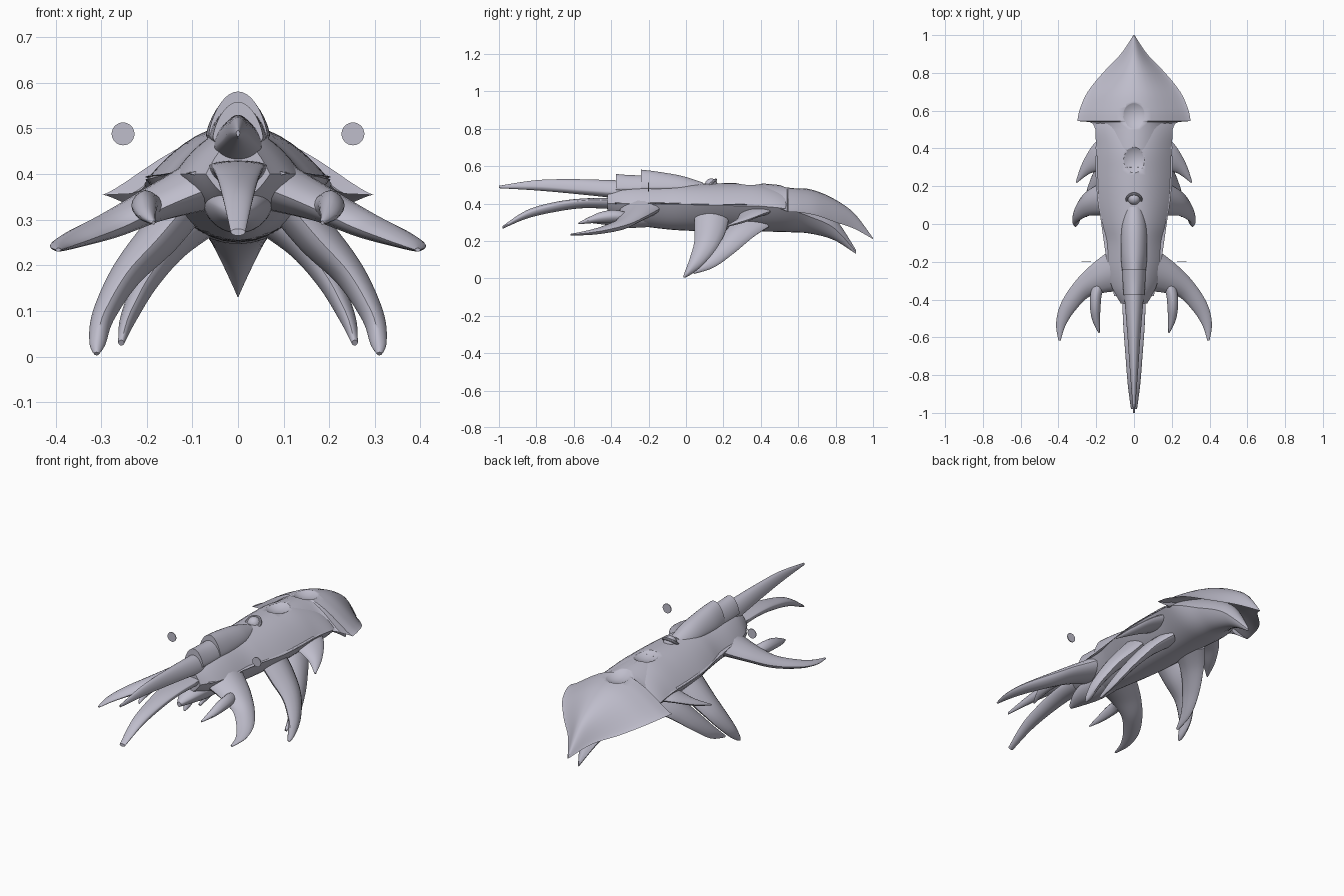
import bpy
import bmesh
from math import cos, sin, pi, radians
from mathutils import Vector

if "Cube" in bpy.data.objects:
    bpy.data.objects.remove(bpy.data.objects["Cube"], do_unlink=True)

shell = bpy.data.materials.new("pale lavender grey")
shell.use_nodes = True
tone = (0.52, 0.51, 0.6, 1)
shell.diffuse_color = tone
shell.node_tree.nodes["Principled BSDF"].inputs["Base Color"].default_value = tone


def smooth_rows(rows, steps=6):
    """Catmull-Rom interpolation of rows of numbers."""
    out = []
    for i in range(len(rows) - 1):
        a, b, c, d = (rows[max(0, min(len(rows) - 1, i + k))] for k in (-1, 0, 1, 2))
        for s in range(steps):
            t = s / steps
            out.append([0.5 * (2 * q + (r - p) * t + (2 * p - 5 * q + 4 * r - u) * t * t
                               + (3 * q - p - 3 * r + u) * t ** 3)
                        for p, q, r, u in zip(a, b, c, d)])
    return out + [list(rows[-1])]


def power(v, p):
    return abs(v) ** p * (1 if v >= 0 else -1)


def finish(obj, angle=35):
    obj.data.materials.clear()
    obj.data.materials.append(shell)
    bpy.ops.object.select_all(action="DESELECT")
    obj.select_set(True)
    bpy.context.view_layer.objects.active = obj
    bpy.ops.object.shade_smooth_by_angle(angle=radians(angle))
    return obj


def skin(name, rings):
    """Bridge rings of points into a closed surface."""
    bm = bmesh.new()
    loops = [[bm.verts.new(p) for p in ring] for ring in rings]
    n = len(loops[0])
    for a, b in zip(loops, loops[1:]):
        for i in range(n):
            j = (i + 1) % n
            bm.faces.new((a[i], a[j], b[j], b[i]))
    bm.faces.new(loops[0])
    bm.faces.new(loops[-1])
    bmesh.ops.recalc_face_normals(bm, faces=bm.faces)
    mesh = bpy.data.meshes.new(name)
    bm.to_mesh(mesh)
    bm.free()
    obj = bpy.data.objects.new(name, mesh)
    bpy.context.collection.objects.link(obj)
    return finish(obj)


def hull(name, rows, p=2, lead=(), sides=40):
    """Loft along y; each row is y, half width, top, edge height, bottom."""
    rings = []
    for y, w, top, edge, bottom in list(lead) + smooth_rows(rows):
        w = max(w, 0.002)
        ring = []
        for i in range(sides):
            c, s = cos(2 * pi * i / sides), sin(2 * pi * i / sides)
            h = top - edge if s >= 0 else edge - bottom
            ring.append((w * c, y, edge + h * power(s, p)))
        rings.append(ring)
    return skin(name, rings)


def blade(name, rows, across=None, sides=16):
    """Curved claw, mirrored; each row is x, y, z, half width, half thickness."""
    rows = smooth_rows(rows)
    pts = [Vector(r[:3]) for r in rows]
    rings = []
    for i, r in enumerate(rows):
        tangent = (pts[min(i + 1, len(pts) - 1)] - pts[max(i - 1, 0)]).normalized()
        if across:
            wide = (across - tangent * across.dot(tangent)).normalized()
        else:
            wide = tangent.cross(Vector((0, 0, 1))).normalized()
        thick = wide.cross(tangent)
        rings.append([pts[i] + wide * r[3] * power(cos(a), 1.2) + thick * r[4] * power(sin(a), 1.2)
                      for a in (2 * pi * k / sides for k in range(sides))])
    obj = skin(name, rings)
    obj.modifiers.new("mirror", "MIRROR").use_mirror_merge = False
    return obj


# Main hull, running back into the lower tail spike
body = hull("body", [
    (-.42, .07, .475, .40, .345), (-.34, .115, .49, .40, .305), (-.24, .137, .50, .40, .28),
    (-.1, .148, .502, .395, .262), (0, .17, .505, .395, .255), (.12, .192, .507, .39, .252),
    (.26, .20, .509, .388, .25), (.4, .20, .505, .385, .25), (.54, .2, .47, .37, .247),
    (.66, .13, .42, .33, .24), (.79, .07, .33, .27, .205), (.91, .004, .15, .14, .13)])

# Flared tail hood, notched behind the waist and hollow underneath
hood = hull("tail_hood", [
    (.545, .30, .492, .354, .43), (.61, .286, .486, .352, .43), (.7, .245, .466, .335, .41),
    (.8, .165, .42, .30, .365), (.9, .07, .347, .265, .295), (1, .003, .215, .21, .208)], 2.8,
    lead=[(.3, .185, .51, .395, .38), (.4, .203, .508, .388, .38), (.46, .2, .503, .383, .39),
          (.5, .204, .499, .374, .40), (.53, .217, .495, .362, .42), (.54, .235, .493, .357, .43)])

# Long upper beak and lower jaw claw
hull("upper_beak", [
    (-1, .004, .495, .49, .482), (-.8, .02, .525, .49, .47), (-.6, .034, .53, .475, .452),
    (-.4, .05, .525, .46, .43), (-.25, .06, .52, .45, .40)], 1.2)
hull("lower_jaw", [
    (-.98, .016, .28, .273, .265), (-.85, .033, .365, .348, .32), (-.7, .045, .408, .392, .355),
    (-.55, .056, .427, .415, .375), (-.38, .064, .43, .42, .37)], 1.1)
hull("chin", [
    (-.5, .012, .32, .31, .295), (-.42, .05, .36, .33, .285), (-.3, .075, .38, .34, .27),
    (-.15, .08, .38, .34, .278)], 1.1)

# Stepped crest on the back
hull("front_crest", [
    (-.375, .055, .558, .48, .45), (-.3, .06, .552, .48, .45), (-.2, .064, .55, .48, .45)], 1.4)
hull("rear_crest", [
    (-.24, .064, .581, .485, .45), (-.15, .07, .57, .485, .45), (-.02, .065, .547, .485, .45),
    (.09, .045, .512, .475, .45)], 1.4)

# Thin ledge along each flank
hull("flank_ledge", [
    (-.38, .105, .41, .402, .392), (-.2, .143, .41, .402, .392), (0, .173, .408, .398, .388),
    (.2, .2, .405, .395, .387), (.36, .203, .402, .393, .386)], 1.1)

# Paired claws, legs and fins
blade("front_claw", [
    (.07, -.24, .38, .12, .06), (.18, -.285, .335, .085, .04), (.275, -.345, .29, .055, .03),
    (.35, -.44, .26, .042, .02), (.387, -.53, .243, .026, .012), (.394, -.617, .234, .006, .004)])
blade("inner_claw", [
    (.175, -.29, .32, .03, .025), (.2, -.37, .332, .03, .032), (.205, -.44, .328, .028, .03),
    (.2, -.51, .312, .02, .018), (.185, -.575, .293, .004, .004)])
side = Vector((0, 1, 0))
blade("front_leg", [
    (.09, .14, .36, .095, .045), (.17, .13, .265, .085, .045), (.245, .105, .18, .064, .034),
    (.295, .055, .09, .04, .025), (.308, .01, .03, .018, .018), (.31, -.012, .006, .005, .006)], side)
blade("rear_leg", [
    (.06, .36, .31, .1, .04), (.14, .29, .245, .075, .034), (.2, .215, .165, .055, .026),
    (.24, .13, .085, .035, .018), (.256, .04, .03, .007, .007)], side)
blade("side_fin", [
    (.1, .4, .37, .1, .035), (.18, .35, .345, .075, .025), (.25, .295, .31, .035, .016),
    (.305, .22, .28, .004, .004)])

# Small sensor dome with a tilted collar
bpy.ops.mesh.primitive_uv_sphere_add(segments=24, ring_count=12, radius=.034, location=(0, .135, .5))
dome = bpy.context.object
dome.name = "sensor_dome"
finish(dome)
bpy.ops.mesh.primitive_torus_add(major_radius=.038, minor_radius=.007, major_segments=28, minor_segments=8,
                                 location=(0, .13, .503), rotation=(radians(40), 0, 0))
collar = bpy.context.object
collar.name = "sensor_collar"
finish(collar)

# Floating discs beside the crest
for s, label in ((1, "left"), (-1, "right")):
    bpy.ops.mesh.primitive_cylinder_add(vertices=32, radius=.025, depth=.004,
                                        location=(s * .252, -.2, .488), rotation=(pi / 2, 0, 0))
    disc = bpy.context.object
    disc.name = label + "_disc"
    finish(disc)

# Shallow bowls pressed into the back
for y, top in ((.34, .509), (.585, .489)):
    bpy.ops.mesh.primitive_uv_sphere_add(segments=64, ring_count=48, radius=.12,
                                         location=(0, y, top + .097))
    cutter = bpy.context.object
    cutter.name = "bowl_cutter"
    for target in (body, hood):
        cut = target.modifiers.new("bowl", "BOOLEAN")
        cut.operation = "DIFFERENCE"
        cut.object = cutter
    finish(cutter)
    cutter.hide_render = True
    cutter.hide_set(True)
